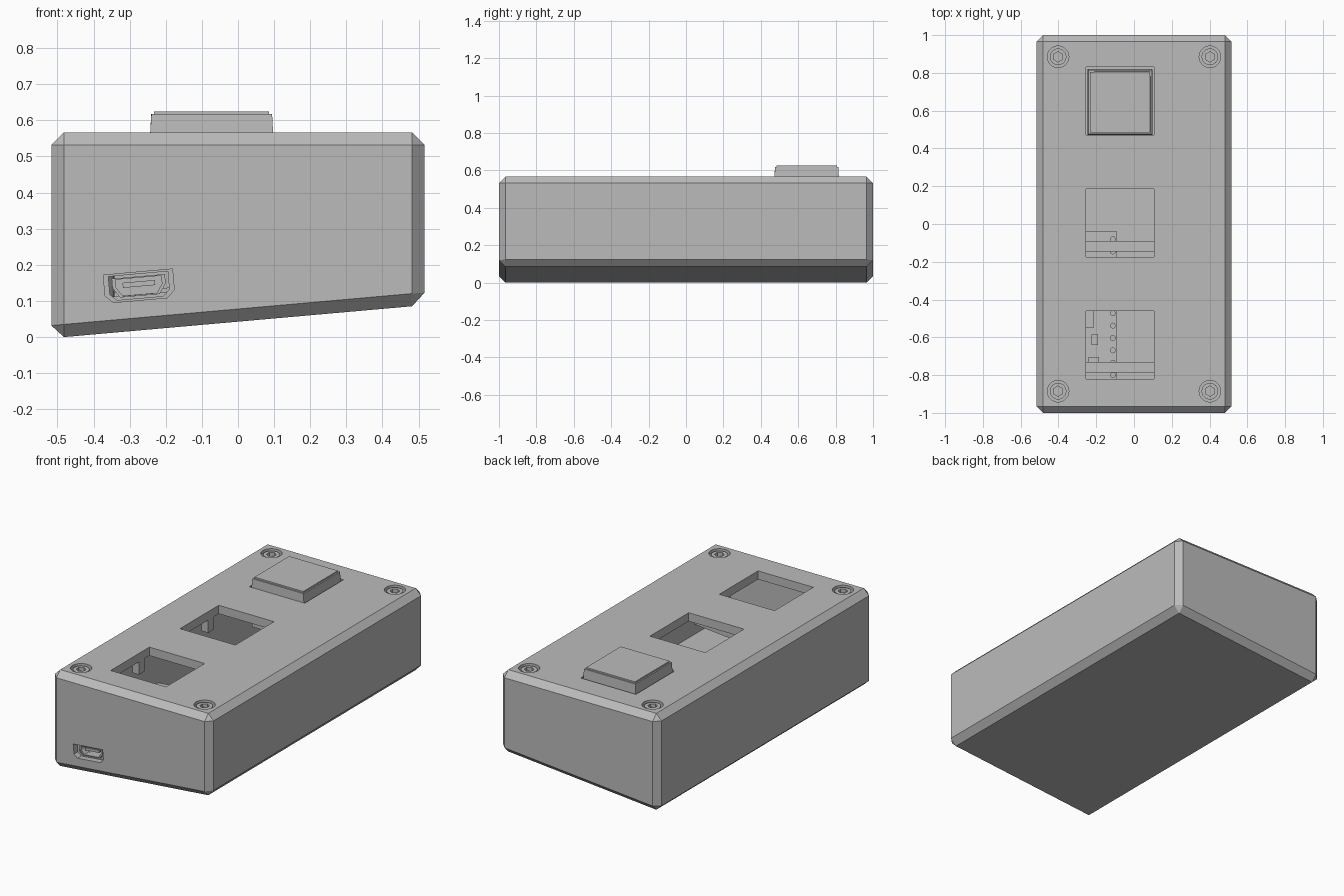
import bpy, bmesh, math
from mathutils import Matrix, Vector

if "Cube" in bpy.data.objects:
    bpy.data.objects.remove(bpy.data.objects["Cube"])

SLOPE = 0.0885                      # the underside rises towards +x
TILT = math.atan(SLOPE)
W, TOP, SEAM = 0.517, 0.567, 0.517

grey = bpy.data.materials.new("plain grey")
grey.diffuse_color = (0.5, 0.5, 0.5, 1)
grey.use_nodes = True
grey.node_tree.nodes["Principled BSDF"].inputs["Base Color"].default_value = grey.diffuse_color


def finish(bm, name):
    bmesh.ops.recalc_face_normals(bm, faces=bm.faces)
    me = bpy.data.meshes.new(name)
    bm.to_mesh(me)
    bm.free()
    ob = bpy.data.objects.new(name, me)
    bpy.context.collection.objects.link(ob)
    me.materials.append(grey)
    return ob


def prism(pts, y0, y1, bm=None):
    """Extrude an x-z outline along y."""
    bm = bm or bmesh.new()
    f = bm.faces.new([bm.verts.new((x, y0, z)) for x, z in pts])
    r = bmesh.ops.extrude_face_region(bm, geom=[f])
    bmesh.ops.translate(bm, vec=(0, y1 - y0, 0),
                        verts=[v for v in r["geom"] if isinstance(v, bmesh.types.BMVert)])
    return bm


def box(name, x, y, z):
    return finish(prism([(x[0], z[0]), (x[1], z[0]), (x[1], z[1]), (x[0], z[1])], *y), name)


def cyl(name, loc, r, z0, z1, n=24):
    bm = bmesh.new()
    bmesh.ops.create_cone(bm, cap_ends=True, segments=n, radius1=r, radius2=r, depth=z1 - z0,
                          matrix=Matrix.Translation((loc[0], loc[1], (z0 + z1) / 2)))
    return finish(bm, name)


def cut(ob, cutter):
    m = ob.modifiers.new("cut", 'BOOLEAN')
    m.operation, m.solver, m.object = 'DIFFERENCE', 'EXACT', cutter
    bpy.context.view_layer.objects.active = ob
    bpy.ops.object.modifier_apply(modifier=m.name)
    bpy.data.objects.remove(cutter)


def floor_z(x, up=0.0):
    return 0.0425 + SLOPE * x + up


def slab(name, x, y, lo, hi):
    """Plate lying parallel to the sloping underside."""
    pts = [(x[0], floor_z(x[0], lo)), (x[1], floor_z(x[1], lo)),
           (x[1], floor_z(x[1], hi)), (x[0], floor_z(x[0], hi))]
    return finish(prism(pts, *y), name)


def case_half(name, keep_top):
    """Chamfered wedge block split at the lid seam."""
    bm = prism([(-W, floor_z(-W)), (W, floor_z(W)), (W, TOP), (-W, TOP)], -1, 1)
    bmesh.ops.recalc_face_normals(bm, faces=bm.faces)
    bmesh.ops.bevel(bm, geom=bm.edges[:], offset=0.035, segments=1, affect='EDGES')
    bmesh.ops.bisect_plane(bm, geom=bm.verts[:] + bm.edges[:] + bm.faces[:],
                           plane_co=(0, 0, SEAM), plane_no=(0, 0, 1),
                           clear_inner=keep_top, clear_outer=not keep_top)
    bmesh.ops.holes_fill(bm, edges=[e for e in bm.edges if e.is_boundary])
    return finish(bm, name)


body = case_half("case_body", False)
lid = case_half("case_lid", True)

# Hollow inside
I = W - 0.06
cut(body, finish(prism([(-I, floor_z(-I, 0.05)), (I, floor_z(I, 0.05)), (I, 0.6), (-I, 0.6)],
                       -0.94, 0.94), "cavity"))

# Key windows, with small clip tabs beneath the lid
for i, cy in enumerate((0.65, 0.005, -0.64)):
    cut(lid, box("window", (-0.255, 0.105), (cy - 0.18, cy + 0.18), (0.4, 0.7)))
    for s in (-1, 1):
        yy = cy + s * 0.11
        box(f"clip_tab_{i}_{s}", (-0.30, -0.257), (yy - 0.025, yy + 0.025), (0.44, SEAM))

# Corner screws: counterbore, head with hex socket, and a boss below
for sx in (-1, 1):
    for sy in (-1, 1):
        p = (sx * 0.402, sy * 0.885)
        cut(lid, cyl("bore", p, 0.057, 0.53, 0.6, 32))
        head = cyl("screw_head", p, 0.044, 0.525, 0.56, 32)
        cut(head, cyl("socket", p, 0.027, 0.54, 0.6, 6))
        cyl("screw_boss", p, 0.06, floor_z(p[0], 0.03), SEAM, 24)

# Keycap: tapered block with softened top, and its switch beneath
bm = bmesh.new()
bmesh.ops.create_cube(bm, size=1)
for v in bm.verts:
    k = 0.172 if v.co.z < 0 else 0.167
    v.co = Vector((-0.073 + math.copysign(k, v.co.x), 0.645 + math.copysign(k + 0.002, v.co.y),
                   0.53 if v.co.z < 0 else 0.625))
bmesh.ops.bevel(bm, geom=[e for e in bm.edges if all(v.co.z > 0.6 for v in e.verts)],
                offset=0.008, segments=2, affect='EDGES')
finish(bm, "keycap")
box("key_switch", (-0.245, 0.095), (0.48, 0.82), (0.33, 0.53))

# USB port: flared opening in the sloping frame of the floor
CX, CZ = -0.274, 0.142


def port(pts, k=1.0):
    c, s = math.cos(TILT), math.sin(TILT)
    return [(CX + k * (u * c - v * s), CZ + k * (u * s + v * c)) for u, v in pts]


opening = [(-0.096, 0.038), (0.096, 0.038), (0.096, -0.02), (0.075, -0.04),
           (-0.075, -0.04), (-0.096, -0.02)]
shell = [(-0.074, 0.026), (0.074, 0.026), (0.074, 0.0), (0.055, -0.028),
         (-0.055, -0.028), (-0.074, 0.0)]
cut(body, finish(prism(port(opening), -1.1, -0.965), "port_recess"))
cut(body, finish(prism(port(opening, 0.86), -1.1, -0.9), "port_hole"))
usb = finish(prism(port(shell), -0.975, -0.82), "usb_connector")
cut(usb, finish(prism(port(shell, 0.86), -1.1, -0.86), "usb_inside"))
tongue = [(-0.045, 0.012), (0.045, 0.012), (0.045, -0.002), (-0.045, -0.002)]
finish(prism(port(tongue), -0.965, -0.85), "usb_tongue")

# Circuit board with pin holes, chips and two retaining straps
board = slab("circuit_board", (-0.44, -0.09), (-0.935, -0.04), 0.07, 0.10)
for i in range(13):
    y = -0.865 + i * 0.0654
    z = floor_z(-0.112, 0.085)
    cut(board, cyl("pin_hole", (-0.112, y), 0.013, z - 0.05, z + 0.05, 10))
slab("small_chip", (-0.225, -0.19), (-0.64, -0.585), 0.09, 0.115)
slab("main_chip", (-0.35, -0.215), (-0.55, -0.42), 0.09, 0.125)
slab("button", (-0.24, -0.185), (-0.735, -0.705), 0.09, 0.12)
for i, (a, b) in enumerate(((-0.145, -0.09), (-0.785, -0.73))):
    slab(f"board_strap_{i}", (-I - 0.01, I + 0.01), (a, b), 0.11, 0.16)
